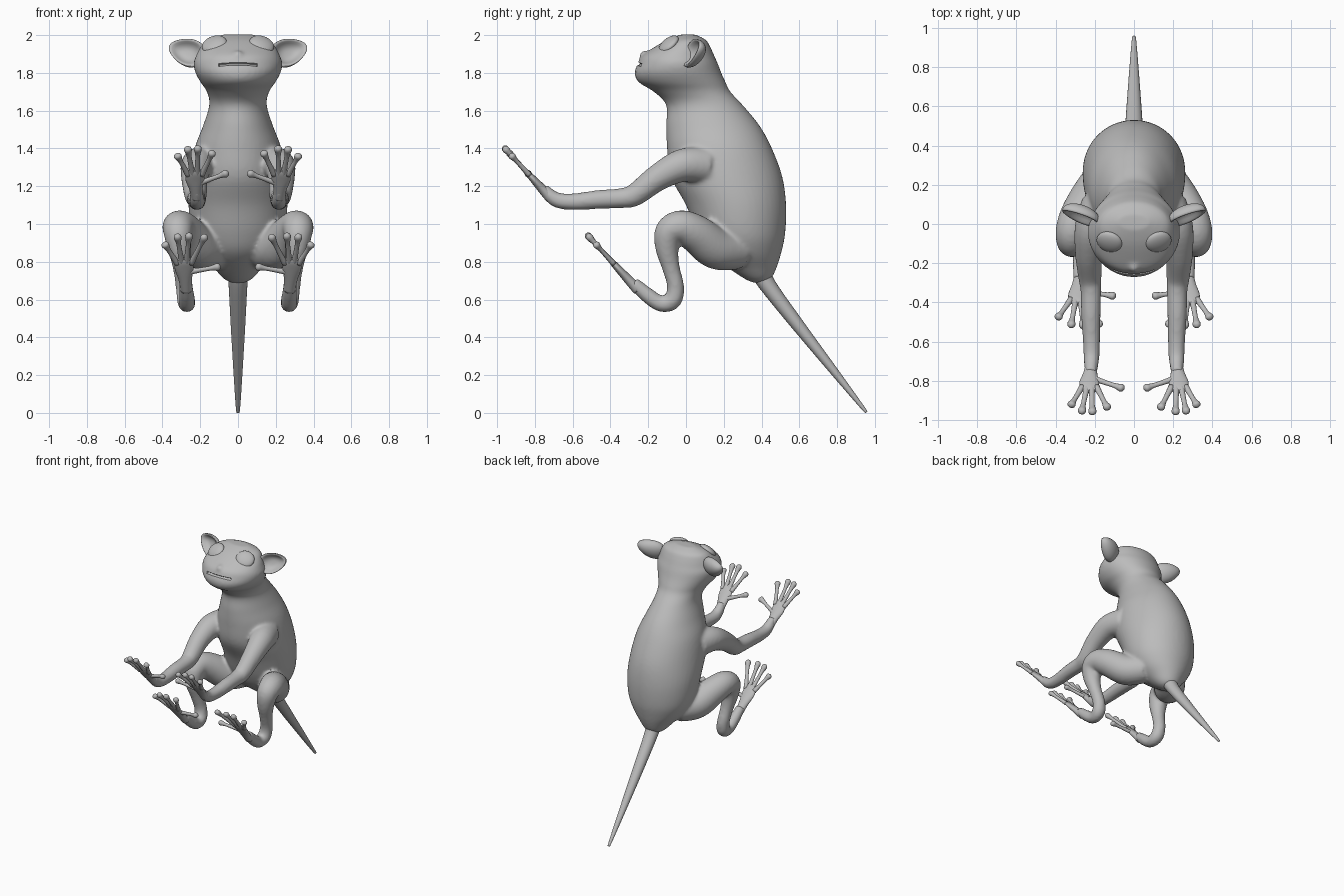
import bpy, bmesh, math
from mathutils import Vector, Matrix

cube = bpy.data.objects.get("Cube")
if cube:
    bpy.data.objects.remove(cube, do_unlink=True)

grey = bpy.data.materials.new("plain grey")
grey.use_nodes = True
COLOUR = (0.5, 0.5, 0.5, 1)
grey.diffuse_color = COLOUR
grey.node_tree.nodes["Principled BSDF"].inputs["Base Color"].default_value = COLOUR


def finish(bm, name):
    """Turn a bmesh into a smooth grey object."""
    bmesh.ops.recalc_face_normals(bm, faces=bm.faces)
    mesh = bpy.data.meshes.new(name)
    bm.to_mesh(mesh)
    bm.free()
    mesh.materials.append(grey)
    mesh.shade_smooth()
    obj = bpy.data.objects.new(name, mesh)
    bpy.context.collection.objects.link(obj)
    return obj


def catmull(pts, steps):
    """Smooth a list of equal-length tuples."""
    out = []
    last = len(pts) - 1
    for i in range(last):
        quad = [pts[max(0, min(last, i + k))] for k in (-1, 0, 1, 2)]
        for j in range(steps):
            t = j / steps
            out.append([b + 0.5 * t * (c - a + t * (2*a - 5*b + 4*c - d + t * (3*(b - c) + d - a)))
                        for a, b, c, d in zip(*quad)])
    return out + [list(pts[-1])]


def loft(bm, rings, ref, sides=24, steps=5, axis=None):
    """Rings are x, y, z, radius along ref, radius across it."""
    rings = catmull(rings, steps)
    centres = [Vector(r[:3]) for r in rings]
    loops = []
    for i, r in enumerate(rings):
        tangent = axis or (centres[min(i + 1, len(rings) - 1)] - centres[max(i - 1, 0)]).normalized()
        u = (ref - tangent * ref.dot(tangent)).normalized()
        v = tangent.cross(u)
        loops.append([bm.verts.new(centres[i] + u * r[3] * math.cos(a) + v * r[4] * math.sin(a))
                      for a in (math.tau * k / sides for k in range(sides))])
    for lo, hi in zip(loops, loops[1:]):
        for k in range(sides):
            bm.faces.new((lo[k], lo[(k + 1) % sides], hi[(k + 1) % sides], hi[k]))
    bm.faces.new(loops[0])
    bm.faces.new(loops[-1])


def ellipsoid(bm, centre, x_axis, normal, radii):
    """Add an ellipsoid in a local frame and return its vertices and frame."""
    n = normal.normalized()
    x = (x_axis - n * x_axis.dot(n)).normalized()
    frame = Matrix((x, n.cross(x), n)).transposed().to_4x4()
    frame.translation = centre
    verts = bmesh.ops.create_uvsphere(bm, u_segments=32, v_segments=20, radius=1)["verts"]
    for v in verts:
        v.co = Vector(a * b for a, b in zip(v.co, radii))
    return verts, frame


X, Z = Vector((1, 0, 0)), Vector((0, 0, 1))

# Torso, neck and head: front y, back y, height, half width
TRUNK = [(.36, .41, .688, .03), (.31, .45, .71, .075), (.22, .48, .77, .13),
         (.12, .505, .85, .2), (.06, .525, .95, .245), (0, .53, 1.1, .262),
         (-.08, .51, 1.25, .255), (-.1, .455, 1.4, .23), (-.105, .39, 1.52, .185),
         (-.105, .3, 1.63, .152), (-.17, .235, 1.7, .165), (-.25, .21, 1.75, .198),
         (-.272, .187, 1.8, .225), (-.255, .168, 1.85, .235), (-.235, .15, 1.89, .222),
         (-.17, .13, 1.935, .2), (-.1, .105, 1.975, .165), (-.03, .05, 2.003, .08)]
# Limbs: x, y, z, radius
ARM = [(.17, .1, 1.31, .1), (.215, -.02, 1.31, .088), (.23, -.15, 1.245, .071),
       (.225, -.27, 1.155, .06), (.22, -.34, 1.137, .053), (.22, -.46, 1.13, .05),
       (.217, -.6, 1.118, .044), (.217, -.69, 1.13, .04), (.22, -.76, 1.19, .03)]
LEG = [(.12, .28, .86, .1), (.2, .16, .87, .11), (.275, .05, .95, .1),
       (.312, -.03, .985, .088), (.318, -.09, .955, .077), (.31, -.1, .87, .062),
       (.298, -.08, .77, .047), (.285, -.055, .67, .045), (.275, -.07, .597, .048),
       (.27, -.13, .577, .043), (.272, -.2, .62, .041), (.277, -.28, .69, .033)]

bm = bmesh.new()
loft(bm, [(0, (f + b) / 2, z, w, (b - f) / 2) for f, b, z, w in TRUNK], X, 48, 5, Z)
for s in (1, -1):
    for limb in (ARM, LEG):
        loft(bm, [(s * x, y, z, r, r) for x, y, z, r in limb], X)
# Nose
verts, frame = ellipsoid(bm, Vector((0, -.215, 1.888)), X, Vector((0, -1, .6)), (.032, .03, .032))
for v in verts:
    v.co = frame @ v.co
body = finish(bm, "body")

# Blend the limbs into the trunk
remesh = body.modifiers.new("blend", 'REMESH')
remesh.mode = 'VOXEL'
remesh.voxel_size = .011
remesh.use_smooth_shade = True
soften = body.modifiers.new("soften", 'SMOOTH')
soften.iterations = 8

# Mouth slit
bm = bmesh.new()
slit = []
for k in range(-4, 5):
    x = .026 * k
    slit.append((x, -.042 - .218 * math.sqrt(1 - (x / .235) ** 2), 1.848 - .6 * x * x, .016, .008))
loft(bm, slit, Vector((0, 1, 0)), 10, 2)
cutter = finish(bm, "mouth_cutter")
cutter.hide_render = True
cut = body.modifiers.new("mouth", 'BOOLEAN')
cut.operation = 'DIFFERENCE'
cut.object = cutter
bpy.context.view_layer.objects.active = body
for name in ("blend", "soften", "mouth"):
    bpy.ops.object.modifier_apply(modifier=name)
bpy.data.objects.remove(cutter, do_unlink=True)
bpy.ops.object.select_all(action='DESELECT')
body.select_set(True)
bpy.ops.object.shade_smooth_by_angle(angle=math.radians(50))

# Tail
bm = bmesh.new()
loft(bm, [(0, .38, .78, .06, .06), (0, .43, .68, .05, .045), (0, .6, .455, .038, .034),
          (0, .8, .2, .023, .021), (0, .94, .022, .011, .01), (0, .953, .007, .006, .006)], X)
finish(bm, "tail")


def extremity(name, s, wrist, palm, tips, start):
    """Flat palm with five padded digits lying in one slanted plane."""
    y0, z0 = start

    def place(x, z):
        return Vector((s * x, y0 - .92 * (z - z0), z))

    normal = Vector((0, -.73, -.68))
    bm = bmesh.new()
    wx, wz = wrist
    px, pz = palm
    loft(bm, [(*place(wx, wz), .028, .03), (*place((wx + px) / 2, (wz + pz) / 2), .024, .036),
              (*place(px, pz), .019, .05), (*place(px, pz + .035), .015, .045),
              (*place(px, pz + .055), .007, .03)], normal, 20)
    for i, (x, z) in enumerate(tips):
        thumb = i == 4
        base = place(px + (-.02 if thumb else .036 - .024 * i), pz + (-.02 if thumb else .025))
        tip = place(x, z)
        # Digits are slim shafts that swell into round pads
        shape = [(0, .017), (.3, .014), (.62, .0125), (.78, .016), (.89, .021), (.96, .017), (1, .005)]
        loft(bm, [(*base.lerp(tip, t), r * .9, r) for t, r in shape], normal, 14, 3)
    finish(bm, name)


for s, side in ((1, "left"), (-1, "right")):
    extremity(side + "_hand", s, (.218, 1.14), (.228, 1.235),
              [(.325, 1.37), (.268, 1.408), (.212, 1.412), (.132, 1.385), (.05, 1.272)], (-.71, 1.13))
    extremity(side + "_foot", s, (.274, .65), (.285, .765),
              [(.392, .9), (.322, .945), (.258, .95), (.172, .942), (.092, .775)], (-.3, .7))

    # Eye
    bm = bmesh.new()
    verts, frame = ellipsoid(bm, Vector((s * .125, -.092, 1.95)), X,
                             Vector((s * .28, -.62, .74)), (.068, .064, .028))
    for v in verts:
        v.co = frame @ v.co
    finish(bm, side + "_eye")

    # Ear, cupped on its front and pointed outwards
    bm = bmesh.new()
    verts, frame = ellipsoid(bm, Vector((s * .27, .04, 1.91)), Vector((s * .86, .35, .3)),
                             Vector((s * .3, -.9, .3)), (.105, .073, .055))
    for v in verts:
        rim = math.hypot(v.co.x / .105, v.co.y / .073)
        if v.co.z > 0:
            v.co.z = .012 - .04 * max(0, 1 - (rim / .85) ** 3)
        v.co.y *= 1 - .25 * s * v.co.x / .105 * s
        v.co = frame @ v.co
    finish(bm, side + "_ear")
